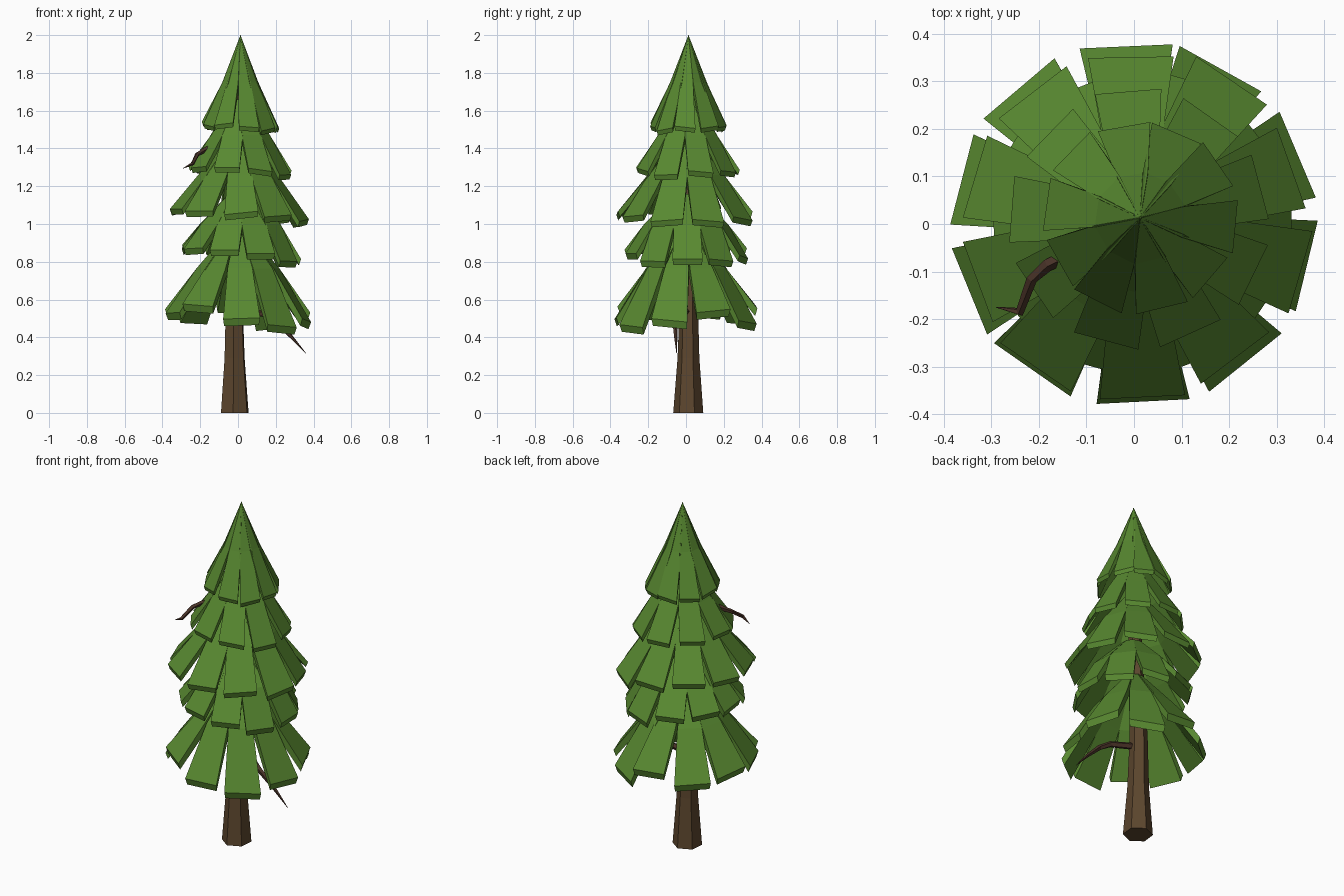
import bpy, bmesh, math, random
from mathutils import Vector

if "Cube" in bpy.data.objects:
    bpy.data.objects.remove(bpy.data.objects["Cube"])

random.seed(4)


def material(name, col):
    m = bpy.data.materials.new(name)
    m.diffuse_color = (*col, 1)
    m.use_nodes = True
    m.node_tree.nodes["Principled BSDF"].inputs["Base Color"].default_value = m.diffuse_color
    return m


GREEN = material("pine green", (0.098, 0.25, 0.03))
BARK = material("trunk brown", (0.107, 0.061, 0.027))
TWIG = material("branch brown", (0.07, 0.034, 0.022))


def finish(bm, name, mat):
    bmesh.ops.recalc_face_normals(bm, faces=bm.faces)
    me = bpy.data.meshes.new(name)
    bm.to_mesh(me)
    bm.free()
    me.materials.append(mat)
    ob = bpy.data.objects.new(name, me)
    bpy.context.collection.objects.link(ob)
    return ob


def skin(bm, rings):
    """Join successive vertex rings and cap both ends."""
    rings = [[bm.verts.new(p) for p in r] for r in rings]
    n = len(rings[0])
    for a, b in zip(rings, rings[1:]):
        for i in range(n):
            j = (i + 1) % n
            bm.faces.new((a[i], a[j], b[j], b[i]))
    bm.faces.new(rings[0])
    bm.faces.new(rings[-1])


def blade(bm, centre, angle, profile, thick):
    """Flat needle slab with an outward-facing tip; rows are (radius, z, half width)."""
    out = Vector((math.cos(angle), math.sin(angle), 0))
    side = Vector((-out.y, out.x, 0))
    twist = random.uniform(-0.01, 0.01)
    rings = []
    for k, (r, z, w) in enumerate(profile):
        t = thick * (0.15, 0.9, 1.0)[k]
        p = Vector((centre[0], centre[1], z)) + out * r
        lean = Vector((0, 0, twist if k == 2 else 0))
        inner = -out * t * (0.8, 0.8, 0.3)[k] - Vector((0, 0, t * (0.6, 0.6, 0.95)[k]))
        s = side * w
        rings.append([p - s - lean, p + s + lean,
                      p + s * 0.94 + lean + inner, p - s * 0.94 - lean + inner])
    skin(bm, rings)


def ring_angles(n, start):
    return [start + 360 * i / n for i in range(n)]


# Needle tiers: name, centre, angles, dip toward +x,
# (radius, z, half width) at top, middle, tip, thickness
TIERS = [
    ("crown_tier", (0.013, 0.013), [-150, -116, -77, -40, -6, 35, 66, 100, 135, 171], 0.05,
     [(0, 2.0, 0.0008), (0.092, 1.75, 0.033), (0.197, 1.515, 0.056)], 0.024),
    ("upper_tier", (0.01, 0.01), ring_angles(9, -105), 0.1,
     [(0.04, 1.66, 0.016), (0.15, 1.47, 0.056), (0.265, 1.29, 0.07)], 0.028),
    ("middle_tier", (0, 0), ring_angles(10, -88), 0.11,
     [(0.05, 1.45, 0.018), (0.20, 1.26, 0.066), (0.355, 1.055, 0.09)], 0.032),
    ("lower_tier", (0.012, 0), ring_angles(10, -70), 0.12,
     [(0.06, 1.16, 0.02), (0.21, 1.0, 0.07), (0.312, 0.845, 0.08)], 0.034),
    ("bottom_tier", (0, 0), [130, 93, 60, 22, -14, -52, -88, -124, -158, 165], 0,
     [(0.05, 0.96, 0.018), (0.21, 0.765, 0.066), (0.374, 0.51, 0.098)], 0.04),
]
BOTTOM_TIPS = [0.51, 0.56, 0.48, 0.54, 0.49, 0.46, 0.50, 0.57, 0.53, 0.54]
for name, c, angles, dip, prof, thick in TIERS:
    bm = bmesh.new()
    for i, deg in enumerate(angles):
        a = math.radians(deg + random.uniform(-1, 1))
        p = [list(row) for row in prof]
        if name == "bottom_tier":
            p[2][1] = BOTTOM_TIPS[i]
        else:
            p[2][0] *= random.uniform(0.98, 1.03)
            p[2][1] += random.uniform(-0.012, 0.012) - dip * p[2][0] * math.cos(a)
        blade(bm, c, a, p, thick)
    finish(bm, name, GREEN)


# Tapered tubes for trunk and dead branches
def tube(name, path, sides, mat, upright=False):
    bm = bmesh.new()
    pts = [Vector(p[:3]) for p in path]
    rings = []
    for i, p in enumerate(pts):
        d = (pts[min(i + 1, len(pts) - 1)] - pts[max(i - 1, 0)]).normalized()
        u = Vector((1, 0, 0)) if upright else d.cross(Vector((0, 0, 1))).normalized()
        v = Vector((0, 1, 0)) if upright else u.cross(d)
        r = path[i][3]
        rings.append([p + (u * math.cos(t) + v * math.sin(t)) * r
                      for t in (2 * math.pi * (k + 0.4) / sides for k in range(sides))])
    skin(bm, rings)
    return finish(bm, name, mat)


tube("trunk", [(-0.017, 0.012, 0, 0.08), (-0.018, 0.013, 0.29, 0.058),
               (-0.02, 0.015, 0.6, 0.048), (0, 0.01, 1.2, 0.035),
               (0.013, 0.013, 1.75, 0.012)], 6, BARK, True)
tube("low_branch", [(-0.01, 0.01, 0.54, 0.02), (0.13, -0.04, 0.525, 0.017),
                    (0.19, -0.06, 0.49, 0.015), (0.28, -0.055, 0.405, 0.010),
                    (0.36, -0.05, 0.315, 0.001)], 5, TWIG)
tube("high_branch", [(0, 0, 1.46, 0.018), (-0.18, -0.085, 1.39, 0.014),
                     (-0.215, -0.115, 1.37, 0.012), (-0.24, -0.185, 1.32, 0.010),
                     (-0.29, -0.175, 1.295, 0.001)], 5, TWIG)
